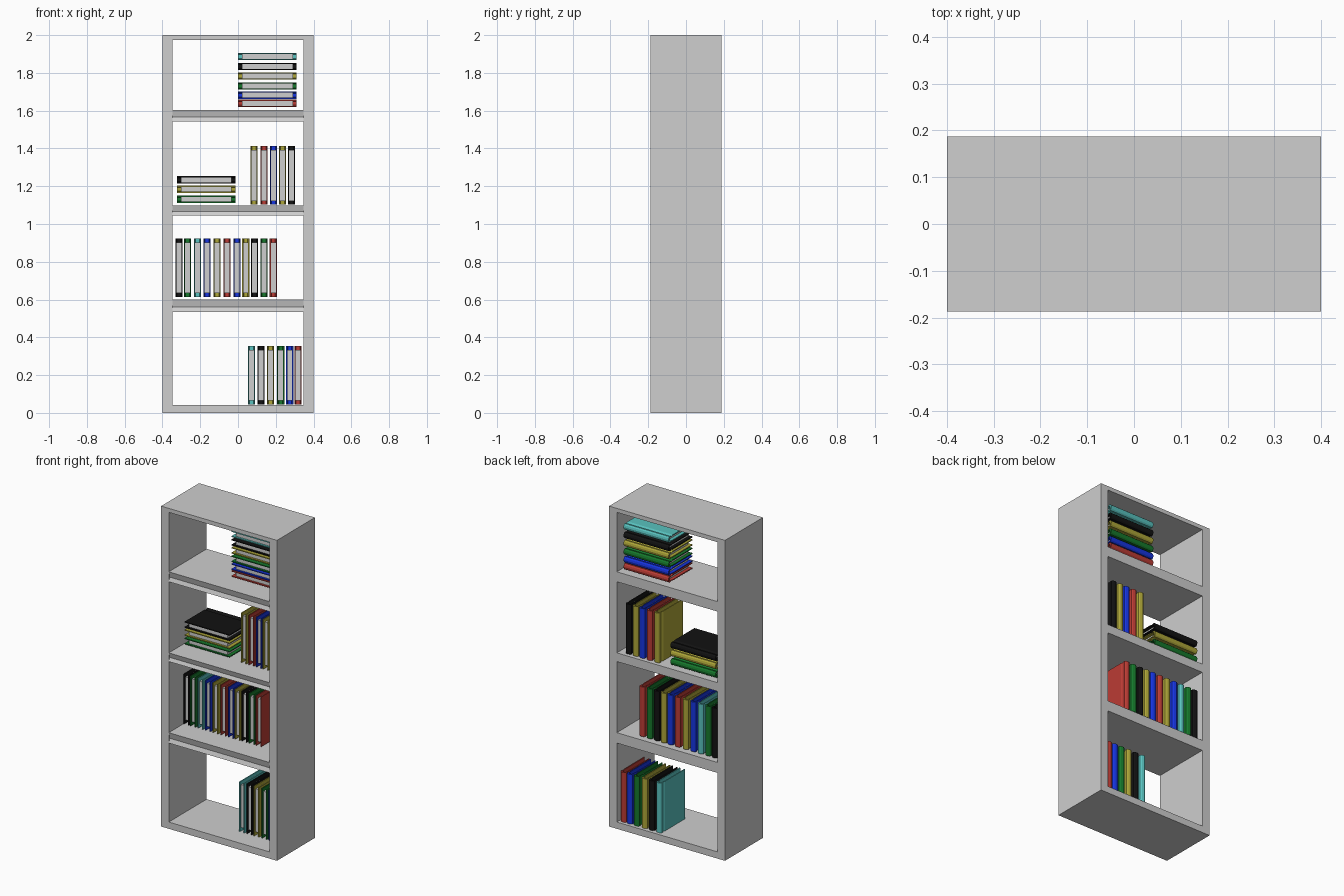
import bpy, bmesh, math
from mathutils import Vector

if "Cube" in bpy.data.objects:
    bpy.data.objects.remove(bpy.data.objects["Cube"])


def material(name, rgb):
    m = bpy.data.materials.new(name)
    m.diffuse_color = (*rgb, 1)
    m.use_nodes = True
    m.node_tree.nodes["Principled BSDF"].inputs["Base Color"].default_value = m.diffuse_color
    return m


MATS = {
    "grey": material("light grey", (0.62, 0.62, 0.62)),
    "red": material("red", (0.50, 0.045, 0.035)),
    "blue": material("blue", (0.008, 0.035, 0.75)),
    "green": material("green", (0.008, 0.19, 0.025)),
    "olive": material("olive", (0.42, 0.38, 0.04)),
    "black": material("black", (0.006, 0.006, 0.006)),
    "teal": material("teal", (0.10, 0.54, 0.52)),
}


def prism(bm, points, a, b, mat=0):
    """Extrude a closed 3D outline from offset vector a to offset vector b."""
    lo = [bm.verts.new(Vector(p) + a) for p in points]
    hi = [bm.verts.new(Vector(p) + b) for p in points]
    n = len(points)
    faces = [bm.faces.new(lo), bm.faces.new(hi[::-1])]
    for i in range(n):
        j = (i + 1) % n
        faces.append(bm.faces.new((lo[j], lo[i], hi[i], hi[j])))
    for f in faces:
        f.material_index = mat


def finish(bm, name, mats):
    bmesh.ops.recalc_face_normals(bm, faces=bm.faces)
    me = bpy.data.meshes.new(name)
    bm.to_mesh(me)
    bm.free()
    for m in mats:
        me.materials.append(MATS[m])
    ob = bpy.data.objects.new(name, me)
    bpy.context.collection.objects.link(ob)
    return ob


# ---- bookcase frame: open front and back
W, D = 0.40, 0.187
INNER = 0.347


def board(name, x0, x1, z0, z1, groove=0.0):
    bm = bmesh.new()
    pts = [(0, -D, z0), (0, D, z0), (0, D, z1), (0, -D, z1)]
    if groove:  # shallow crease along the front edge
        pts.append((0, -D + groove, z0 + 0.4 * (z1 - z0)))
    prism(bm, pts, Vector((x0, 0, 0)), Vector((x1, 0, 0)))
    finish(bm, name, ["grey"])


board("left_side", -W, -INNER, 0, 2)
board("right_side", INNER, W, 0, 2)
board("bottom_board", -INNER, INNER, 0, 0.042)
board("top_board", -INNER, INNER, 1.975, 2)
for i, (z0, z1) in enumerate([(0.535, 0.60), (1.044, 1.098), (1.542, 1.604)]):
    board(f"shelf_{i + 1}", -INNER, INNER, z0, z1, 0.01)

# ---- books: pages face the front, rounded spine at the back
FRONT, BACK = -0.065, 0.172
LENGTH, THICK, COVER = 0.31, 0.038, 0.006


def book(name, colour, centre, flat):
    """centre = (x, z); flat books lie on their side with length along x."""
    h = THICK / 2

    def place(t, y):  # thickness and depth to 3D
        return (0, y, t) if flat else (t, y, 0)

    axis = Vector((1, 0, 0)) if flat else Vector((0, 0, 1))
    # half of the cover outline: fore edge, hinge groove, spine bulge
    side = [(h, FRONT), (h, BACK - 0.042), (h - 0.004, BACK - 0.034),
            (h - 0.004, BACK - 0.028), (h, BACK - 0.02), (h, BACK - 0.01)]
    spine = [(h * 0.6, BACK - 0.003)]
    outer = side + spine + [(0, BACK)]
    outer += [(-t, y) for t, y in (side + spine)[::-1]]
    k = h - COVER
    inner = [(-k, FRONT), (-k, BACK - 0.045), (-k + 0.003, BACK - 0.012),
             (k - 0.003, BACK - 0.012), (k, BACK - 0.045), (k, FRONT)]
    pages = [(-k, FRONT + 0.012), (-k, BACK - 0.045), (-k + 0.003, BACK - 0.012),
             (k - 0.003, BACK - 0.012), (k, BACK - 0.045), (k, FRONT + 0.012)]
    bm = bmesh.new()
    half = axis * (LENGTH / 2)
    prism(bm, [place(t, y) for t, y in outer + inner], -half, half, 0)
    half = axis * (LENGTH / 2 - 0.021)
    prism(bm, [place(t, y) for t, y in pages], -half, half, 1)
    ob = finish(bm, name, [colour, "grey"])
    ob.location = (centre[0], 0, centre[1])


# standing rows: (middle height, [(x, colour), ...])
ROWS = {
    "bottom_row": (0.199, [(0.072, "teal"), (0.122, "black"), (0.172, "olive"),
                           (0.226, "green"), (0.274, "blue"), (0.318, "red")]),
    "second_row": (0.768, [(-0.313, "black"), (-0.267, "green"), (-0.215, "teal"),
                           (-0.164, "blue"), (-0.111, "olive"), (-0.058, "red"),
                           (-0.006, "blue"), (0.041, "olive"), (0.087, "black"),
                           (0.138, "green"), (0.187, "red")]),
    "third_row": (1.257, [(0.085, "olive"), (0.137, "red"), (0.188, "blue"),
                          (0.235, "olive"), (0.283, "black")]),
}
for row, (z, items) in ROWS.items():
    for i, (x, colour) in enumerate(items):
        book(f"{row}_book_{i + 1}", colour, (x, z), False)

# lying stacks: (middle x, [(z, colour), ...])
STACKS = {
    "third_stack": (-0.168, [(1.131, "green"), (1.184, "olive"), (1.234, "black")]),
    "top_stack": (0.156, [(1.639, "red"), (1.682, "blue"), (1.731, "green"),
                          (1.784, "olive"), (1.834, "black"), (1.887, "teal")]),
}
for stack, (x, items) in STACKS.items():
    for i, (z, colour) in enumerate(items):
        book(f"{stack}_book_{i + 1}", colour, (x, z), True)
